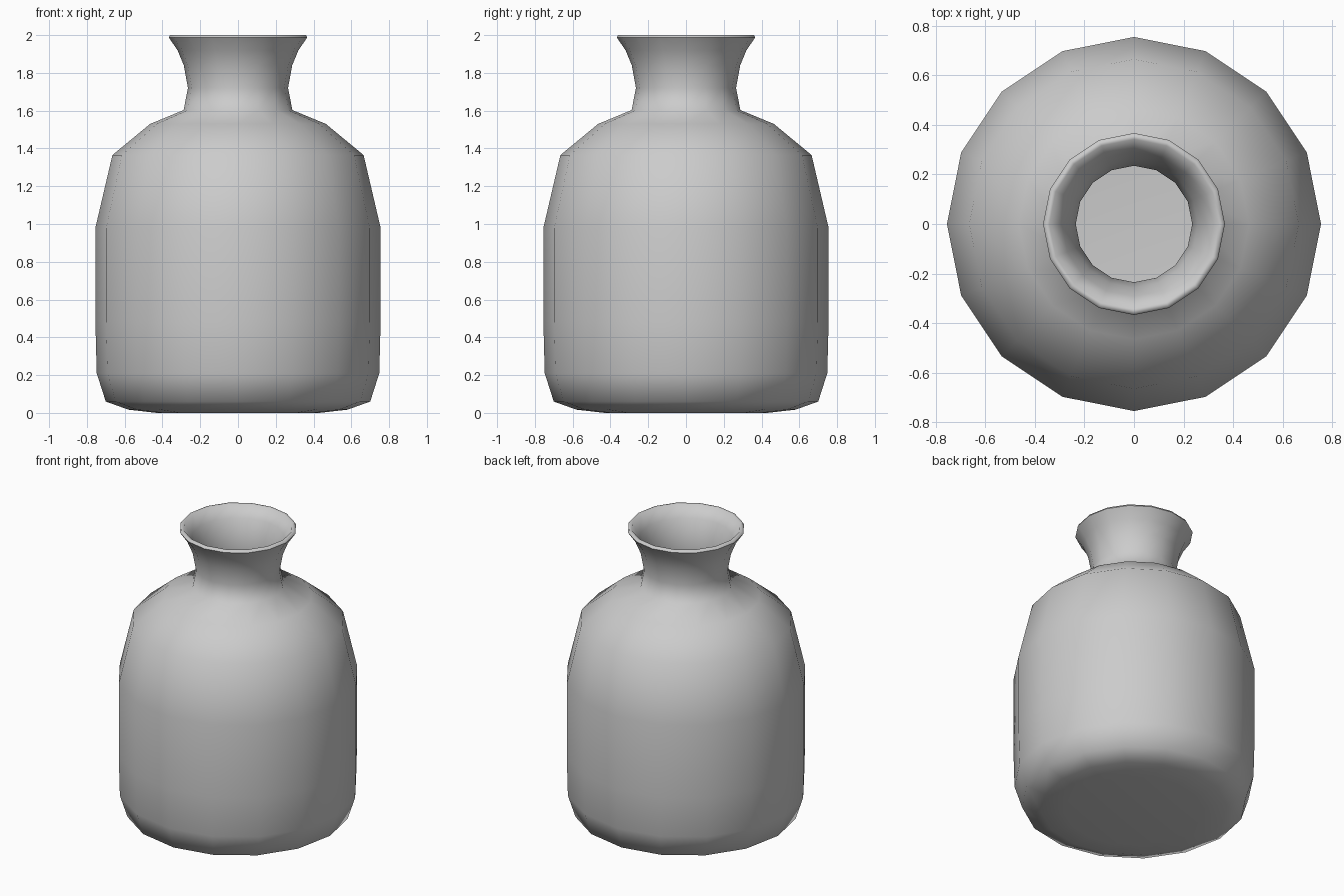
import bpy, bmesh, math

if "Cube" in bpy.data.objects:
    bpy.data.objects.remove(bpy.data.objects["Cube"])

SIDES = 16

# Outer profile (radius, height) from base to rim, then inner wall back down
outer = [(0.43, 0.0), (0.58, 0.017), (0.70, 0.06), (0.748, 0.21), (0.755, 0.48),
         (0.755, 0.98), (0.665, 1.365), (0.465, 1.53), (0.288, 1.603),
         (0.265, 1.72), (0.287, 1.84), (0.32, 1.92), (0.367, 1.988)]
rim = [(0.36, 2.0), (0.342, 2.0)]
inner = [(0.292, 1.925), (0.258, 1.845), (0.235, 1.72), (0.262, 1.58),
         (0.45, 1.503), (0.638, 1.35), (0.725, 0.975), (0.725, 0.48),
         (0.718, 0.215), (0.68, 0.083), (0.57, 0.047), (0.43, 0.03)]

# Lathe the profile into rings
bm = bmesh.new()
rings = []
for r, z in outer + rim + inner:
    rings.append([bm.verts.new((r * math.cos(a), r * math.sin(a), z))
                  for a in (2 * math.pi * i / SIDES for i in range(SIDES))])
for low, high in zip(rings, rings[1:]):
    for i in range(SIDES):
        j = (i + 1) % SIDES
        bm.faces.new((low[i], low[j], high[j], high[i]))

# Close the underside and the inner floor
bm.faces.new(rings[0][::-1])
bm.faces.new(rings[-1])
bmesh.ops.recalc_face_normals(bm, faces=bm.faces)

mesh = bpy.data.meshes.new("vase")
bm.to_mesh(mesh)
bm.free()
vase = bpy.data.objects.new("vase", mesh)
bpy.context.collection.objects.link(vase)

# Smooth body with a crisp rim
bpy.context.view_layer.objects.active = vase
vase.select_set(True)
bpy.ops.object.shade_smooth_by_angle(angle=math.radians(62))
